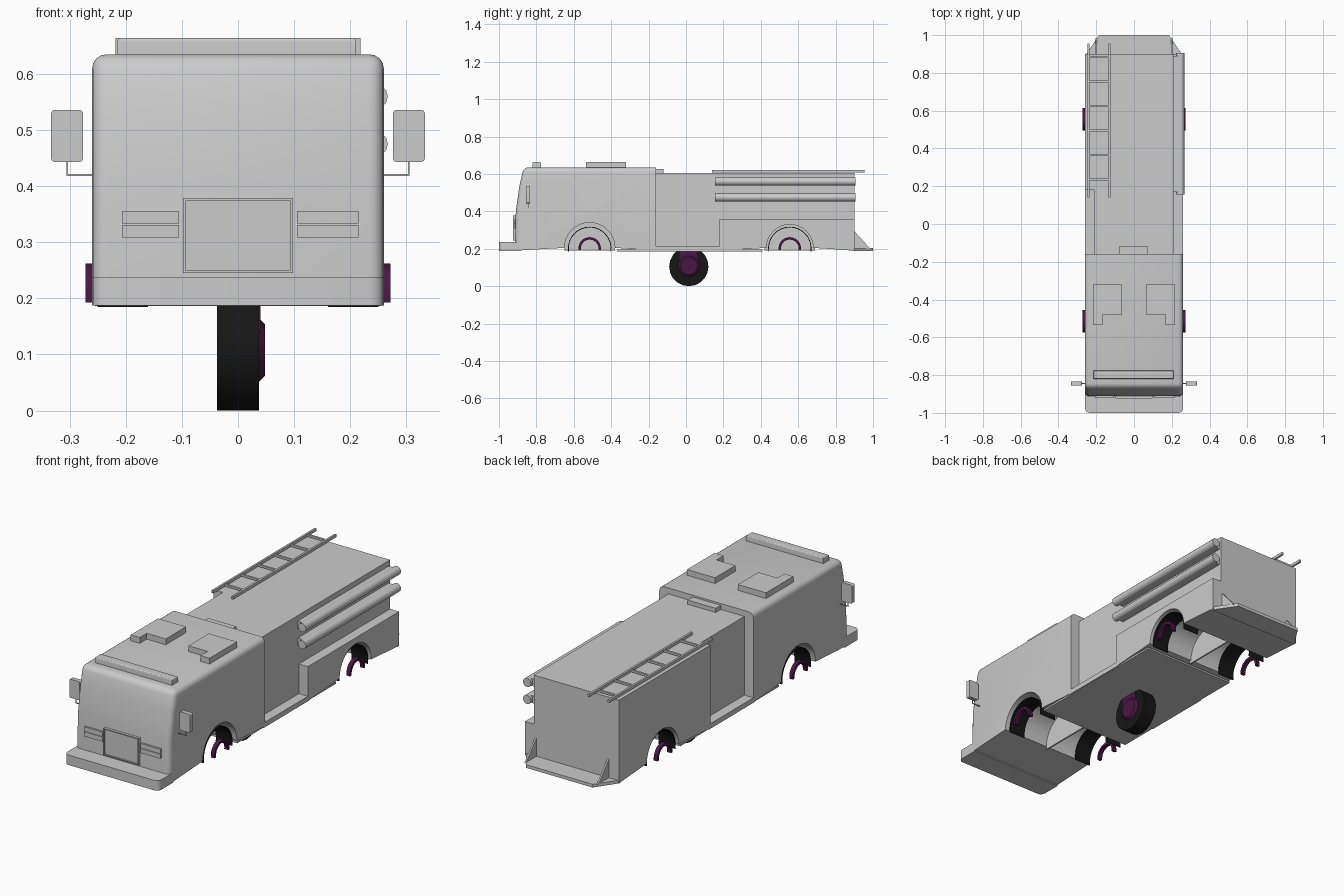
import bpy, bmesh
from math import sin, cos, pi, radians
from mathutils import Matrix

cube = bpy.data.objects.get("Cube")
if cube:
    bpy.data.objects.remove(cube, do_unlink=True)


def material(name, rgb):
    m = bpy.data.materials.new(name)
    m.use_nodes = True
    m.diffuse_color = (*rgb, 1)
    m.node_tree.nodes["Principled BSDF"].inputs["Base Color"].default_value = (*rgb, 1)
    return m


GREY = material("light grey paint", (0.6, 0.6, 0.6))
BLACK = material("black rubber", (0.008, 0.008, 0.008))
PURPLE = material("dark purple rim", (0.07, 0.008, 0.06))


def finish(name, bm, mat, smooth=False):
    bmesh.ops.recalc_face_normals(bm, faces=bm.faces)
    me = bpy.data.meshes.new(name)
    bm.to_mesh(me)
    bm.free()
    ob = bpy.data.objects.new(name, me)
    bpy.context.collection.objects.link(ob)
    me.materials.append(mat)
    if smooth:
        bpy.ops.object.select_all(action="DESELECT")
        ob.select_set(True)
        bpy.context.view_layer.objects.active = ob
        bpy.ops.object.shade_smooth_by_angle(angle=radians(35))
    return ob


def prism(points, lo, hi, axis="x"):
    """Extrude a (y, z) profile along x, or an (x, y) profile along z."""
    bm = bmesh.new()
    place = (lambda p: (lo, *p)) if axis == "x" else (lambda p: (*p, lo))
    face = bm.faces.new([bm.verts.new(place(p)) for p in points])
    out = bmesh.ops.extrude_face_region(bm, geom=[face])["geom"]
    step = (hi - lo, 0, 0) if axis == "x" else (0, 0, hi - lo)
    bmesh.ops.translate(bm, verts=[v for v in out if isinstance(v, bmesh.types.BMVert)], vec=step)
    return bm


def box(name, x, y, z, mat=GREY, rule=None, radius=0.01):
    bm = prism([(x[0], y[0]), (x[1], y[0]), (x[1], y[1]), (x[0], y[1])], *z, axis="z")
    if rule:
        round_edges(bm, rule, radius)
    return finish(name, bm, mat, bool(rule))


def round_edges(bm, rule, radius):
    edges = [e for e in bm.edges if rule(*[v.co for v in e.verts])]
    bmesh.ops.bevel(bm, geom=edges, offset=radius, segments=4, profile=0.5, affect="EDGES")


def arc(y, z, r, start, end, n=16):
    return [(y + r * cos(start + (end - start) * i / n),
             z + r * sin(start + (end - start) * i / n)) for i in range(n + 1)]


def drum(name, centre, r1, r2, depth, axis, mat, n=24):
    bm = bmesh.new()
    turn = Matrix.Rotation(pi / 2, 4, "Y" if axis == "x" else "X")
    bmesh.ops.create_cone(bm, cap_ends=True, segments=n, radius1=r1, radius2=r2, depth=depth,
                          matrix=Matrix.Translation(centre) @ turn)
    return finish(name, bm, mat, True)


BASE, ROOF, DECK, HALF = 0.19, 0.635, 0.605, 0.26
FRONT_AXLE, REAR_AXLE, ARCH = -0.515, 0.555, 0.135

# Cab with raked windscreen face and wheel arches
profile = [(-0.16, BASE), (-0.16, ROOF), (-0.868, ROOF), (-0.89, 0.54), (-0.91, 0.4), (-0.915, BASE)]
bm = prism(profile + arc(FRONT_AXLE, BASE + 0.015, ARCH, pi, 0), -HALF, HALF)
round_edges(bm, lambda a, b: (a.y < -0.85 and b.y < -0.85 and (a.x == b.x or min(a.z, b.z) > 0.6))
            or (min(a.z, b.z) > 0.6 and min(a.y, b.y) < -0.2), 0.026)
finish("cab", bm, GREY, True)

# Front bumper
box("front_bumper", (-HALF, HALF), (-1, -0.88), (0.187, 0.237),
    rule=lambda a, b: a.z != b.z and a.y < -0.95, radius=0.025)

# Pump section, running board and floor
box("pump_section", (-0.21, 0.21), (-0.17, 0.19), (0.2, DECK))
box("running_board", (-HALF, HALF), (-0.17, 0.19), (0.187, 0.212))
box("floor_pan", (-0.255, 0.255), (-0.37, 0.41), (0.186, 0.195))
box("hatch_lip", (-0.08, 0.075), (-0.16, -0.12), (0.6, 0.626))


# Rear body: full height on one side, low fender under the hoses
def rear_profile(top):
    return [(0.9, BASE), (0.9, top), (0.18, top), (0.18, BASE)] + arc(REAR_AXLE, BASE + 0.015, ARCH - 0.01, pi, 0)


finish("rear_body", prism(rear_profile(DECK), -HALF, 0.21), GREY, True)
finish("hose_side_fender", prism(rear_profile(0.36), 0.21, HALF), GREY, True)

# Tail step with gussets
finish("tail_step", prism([(-HALF, 0.89), (HALF, 0.89), (0.185, 1), (-0.185, 1)], 0.187, 0.203, "z"), GREY)
for side in (-1, 1):
    finish("step_gusset", prism([(0.9, 0.2), (0.985, 0.2), (0.9, 0.295)],
                                side * 0.2 - 0.004, side * 0.2 + 0.004), GREY)

# Arch partitions, tyre treads and rim rings
for y in (FRONT_AXLE, REAR_AXLE):
    box("arch_partition", (-0.004, 0.004), (y - ARCH, y + ARCH), (0.19, 0.34))
    for side in (-1, 1):
        for name, r0, r1, a, b, mat in (("tyre_tread", 0.112, 0.116, 0.16, 0.25, BLACK),
                                        ("rim_ring", 0.047, 0.06, 0.252, 0.272, PURPLE)):
            ring = arc(y, 0.202, r1, -0.15, pi + 0.15) + arc(y, 0.202, r0, pi + 0.15, -0.15)
            finish(name, prism(ring, *sorted((side * a, side * b))), mat, True)

# Centre wheel
drum("centre_tyre", (0, 0.015, 0.105), 0.105, 0.105, 0.074, "x", BLACK, 20)
drum("centre_hub", (0.042, 0.015, 0.108), 0.058, 0.046, 0.012, "x", PURPLE)
box("centre_hub_bracket", (0.03, 0.04), (-0.035, 0.06), (0.14, 0.19), PURPLE)

# Hoses along the upper side
for z in (0.56, 0.475):
    drum("hose_tube", (0.245, 0.53, z), 0.022, 0.022, 0.75, "y", GREY, 12)
    box("hose_rack", (0.205, 0.235), (0.17, 0.89), (z - 0.018, z + 0.018))

# Ladder
for x in (-0.24, -0.13):
    box("ladder_rail", (x - 0.005, x + 0.005), (0.14, 0.955), (0.608, 0.622))
for i in range(6):
    y = 0.885 - 0.13 * i
    box("ladder_rung", (-0.24, -0.13), (y - 0.005, y + 0.005), (0.61, 0.62))

# Roof equipment
box("light_bar", (-0.215, 0.21), (-0.82, -0.775), (0.63, 0.664),
    rule=lambda a, b: min(a.z, b.z) > 0.65, radius=0.006)
for side in (-1, 1):
    shape = [(0.063, -0.32), (0.218, -0.32), (0.218, -0.535), (0.168, -0.535), (0.168, -0.48), (0.063, -0.48)]
    finish("roof_unit", prism([(side * x, y) for x, y in shape], 0.63, 0.664, "z"), GREY)

# Grille with frame, headlights and mirrors
box("grille", (-0.093, 0.093), (-0.918, -0.9), (0.249, 0.374))
for z in (0.245, 0.374):
    box("grille_frame_bar", (-0.098, 0.098), (-0.924, -0.9), (z, z + 0.005))
for side in (-1, 1):
    def span(a, b):
        return tuple(sorted((side * a, side * b)))
    box("grille_frame_post", span(0.093, 0.098), (-0.924, -0.9), (0.245, 0.379))
    for z in (0.308, 0.333):
        box("headlight", span(0.105, 0.207 if side < 0 else 0.215), (-0.92, -0.9), (z, z + 0.023))
    box("mirror", span(0.276, 0.333), (-0.855, -0.833), (0.443, 0.536),
        rule=lambda a, b: a.y != b.y, radius=0.007)
    box("mirror_arm", span(0.25, 0.306), (-0.846, -0.842), (0.418, 0.422))
    box("mirror_post", span(0.303, 0.306), (-0.846, -0.842), (0.418, 0.445))
